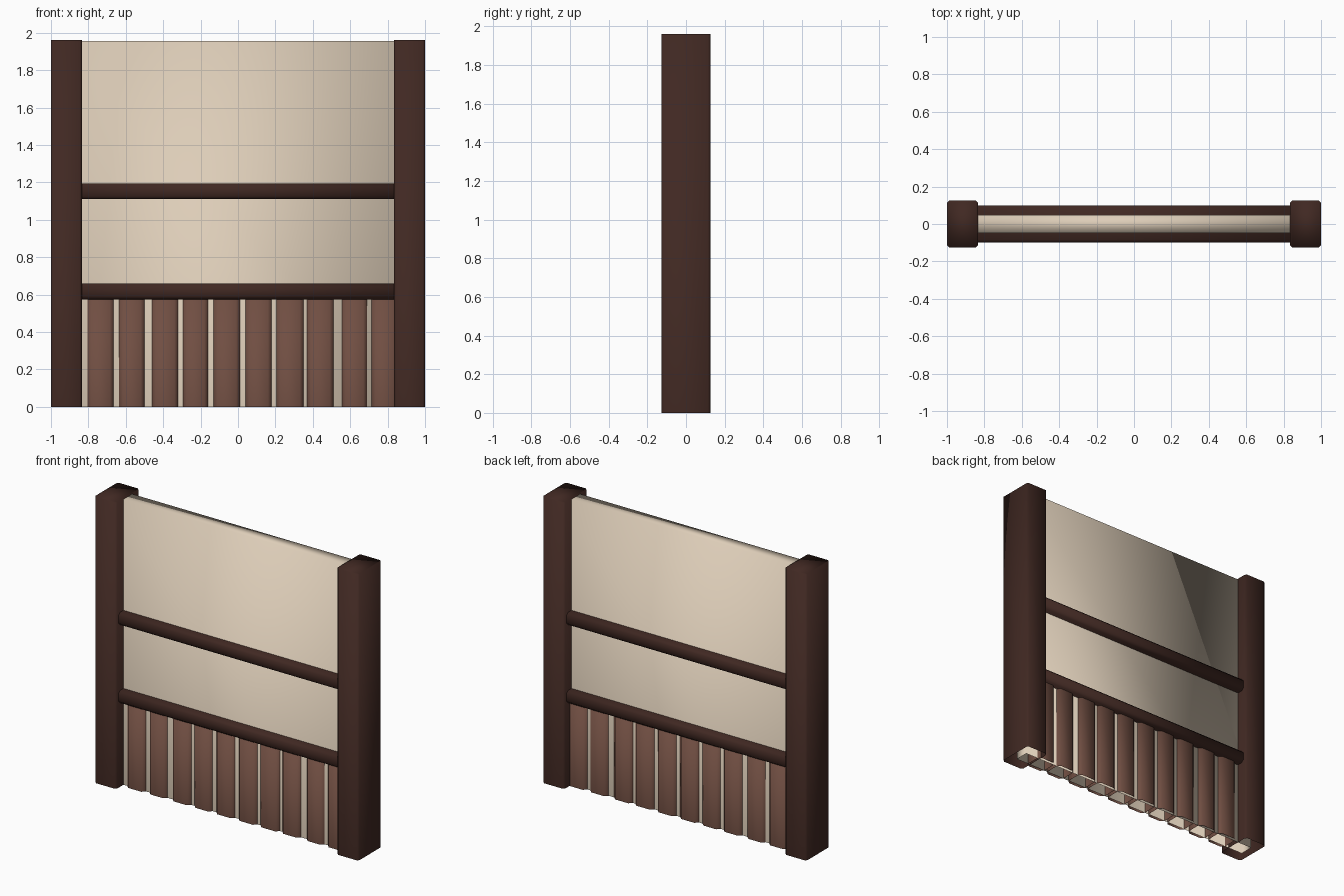
import bpy, bmesh

if "Cube" in bpy.data.objects:
    bpy.data.objects.remove(bpy.data.objects["Cube"])


def lin(c):
    c /= 255
    return c / 12.92 if c <= 0.04045 else ((c + 0.055) / 1.055) ** 2.4


def material(name, rgb):
    m = bpy.data.materials.new(name)
    m.diffuse_color = (*[lin(c) for c in rgb], 1)
    m.use_nodes = True
    m.node_tree.nodes["Principled BSDF"].inputs["Base Color"].default_value = m.diffuse_color
    return m


dark_wood = material("dark_wood", (64, 40, 34))
plank_wood = material("plank_wood", (112, 78, 66))
plaster = material("plaster", (221, 205, 184))


def box(name, x0, x1, depth, z0, z1, mat, chamfer=0.0, axis=2):
    """Box centred on y=0, chamfered along one axis, open where it meets the ground."""
    bm = bmesh.new()
    bmesh.ops.create_cube(bm, size=1)
    for v in bm.verts:
        v.co = ((x0 + x1) / 2 + v.co.x * (x1 - x0),
                v.co.y * 2 * depth,
                (z0 + z1) / 2 + v.co.z * (z1 - z0))
    if chamfer:
        edges = [e for e in bm.edges
                 if abs((e.verts[0].co - e.verts[1].co).normalized()[axis]) > 0.9]
        bmesh.ops.bevel(bm, geom=edges, offset=chamfer, segments=1,
                        profile=0.5, affect='EDGES')
    if z0 == 0:
        bottom = [f for f in bm.faces if all(abs(v.co.z) < 1e-5 for v in f.verts)]
        bmesh.ops.delete(bm, geom=bottom, context='FACES_ONLY')
    for f in bm.faces:
        f.smooth = True
    me = bpy.data.meshes.new(name)
    bm.to_mesh(me)
    bm.free()
    me.materials.append(mat)
    ob = bpy.data.objects.new(name, me)
    bpy.context.collection.objects.link(ob)
    return ob


# Plaster panel, running into the posts
box("wall_panel", -0.945, 0.945, 0.047, 0, 1.955, plaster)

# Corner posts
box("left_post", -1.0, -0.835, 0.126, 0, 1.96, dark_wood, 0.012)
box("right_post", 0.835, 1.0, 0.126, 0, 1.96, dark_wood, 0.012)

# Horizontal rails
for name, z0, z1 in (("lower_rail", 0.575, 0.66), ("upper_rail", 1.11, 1.195)):
    box(name, -0.9, 0.9, 0.1, z0, z1, dark_wood, 0.016, axis=0)

# Unevenly spaced planks, showing on both sides of the panel
planks = [(-0.805, -0.665), (-0.635, -0.5), (-0.46, -0.32), (-0.295, -0.16),
          (-0.13, 0.01), (0.04, 0.18), (0.205, 0.35), (0.37, 0.51),
          (0.555, 0.69), (0.715, 0.85)]
for i, (x0, x1) in enumerate(planks):
    box(f"plank_{i + 1}", x0, x1, 0.068, 0, 0.6, plank_wood, 0.02)
